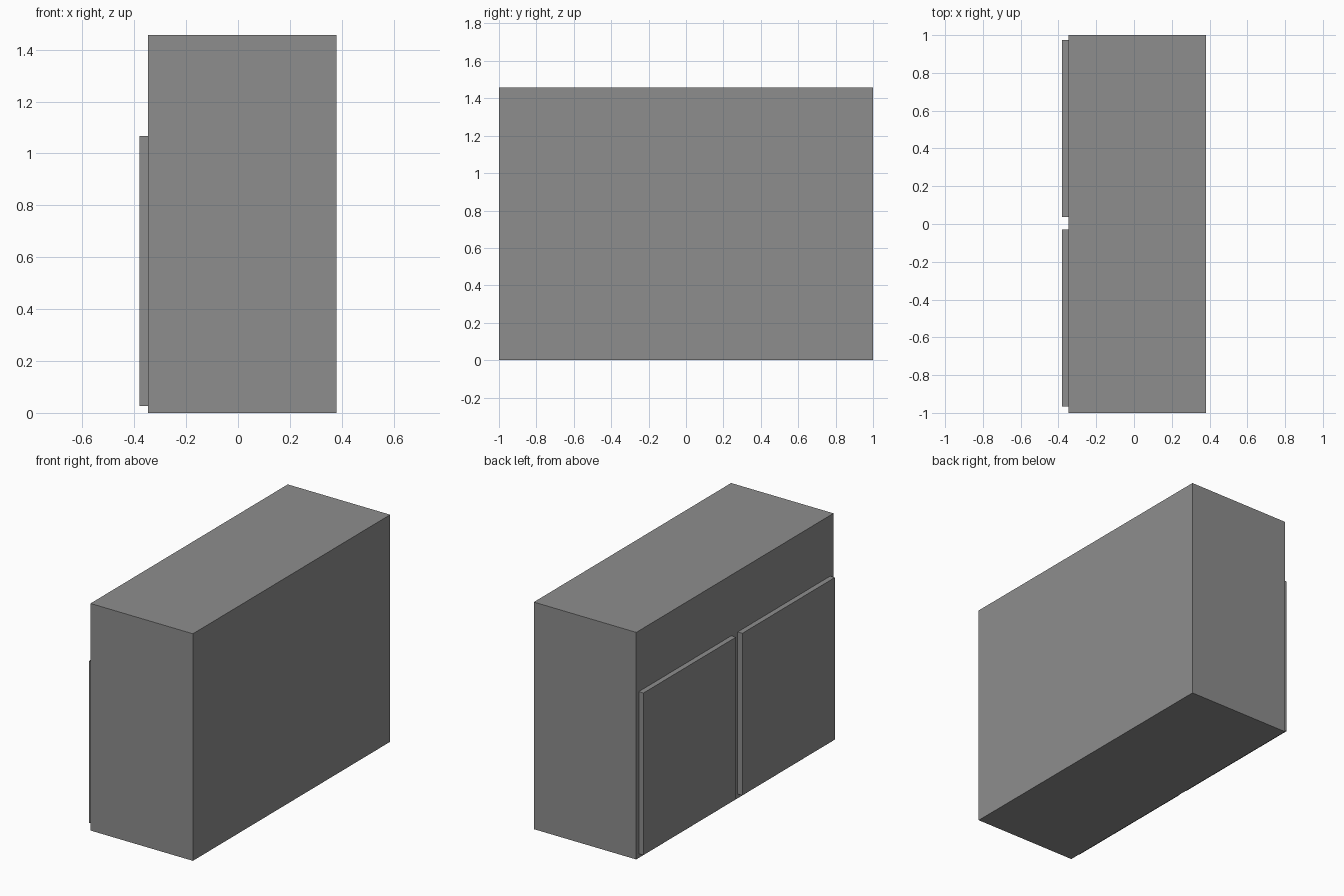
import bpy

cube = bpy.data.objects.get("Cube")
if cube:
    bpy.data.objects.remove(cube, do_unlink=True)

# Single flat grey for the whole cabinet
grey = bpy.data.materials.new("grey")
grey.use_nodes = True
colour = (0.27, 0.27, 0.27, 1)
grey.diffuse_color = colour
grey.node_tree.nodes["Principled BSDF"].inputs["Base Color"].default_value = colour


def box(name, low, high):
    """Add a box spanning two opposite corners."""
    bpy.ops.mesh.primitive_cube_add(size=1)
    obj = bpy.context.object
    obj.name = obj.data.name = name
    size = [b - a for a, b in zip(low, high)]
    centre = [(a + b) / 2 for a, b in zip(low, high)]
    for v in obj.data.vertices:
        v.co = [c * s for c, s in zip(v.co, size)]
    obj.location = centre
    obj.data.materials.append(grey)
    return obj


BACK, SIDE, HEIGHT = -0.347, 0.38, 1.457

# Cabinet body
box("cabinet_body", (BACK, -1, 0), (SIDE, 1, HEIGHT))

# Pair of raised door panels with a gap between them
for name, y in (("right_door", -0.966), ("left_door", 0.036)):
    box(name, (-SIDE, y, 0.027), (BACK, y + 0.938, 1.067))
